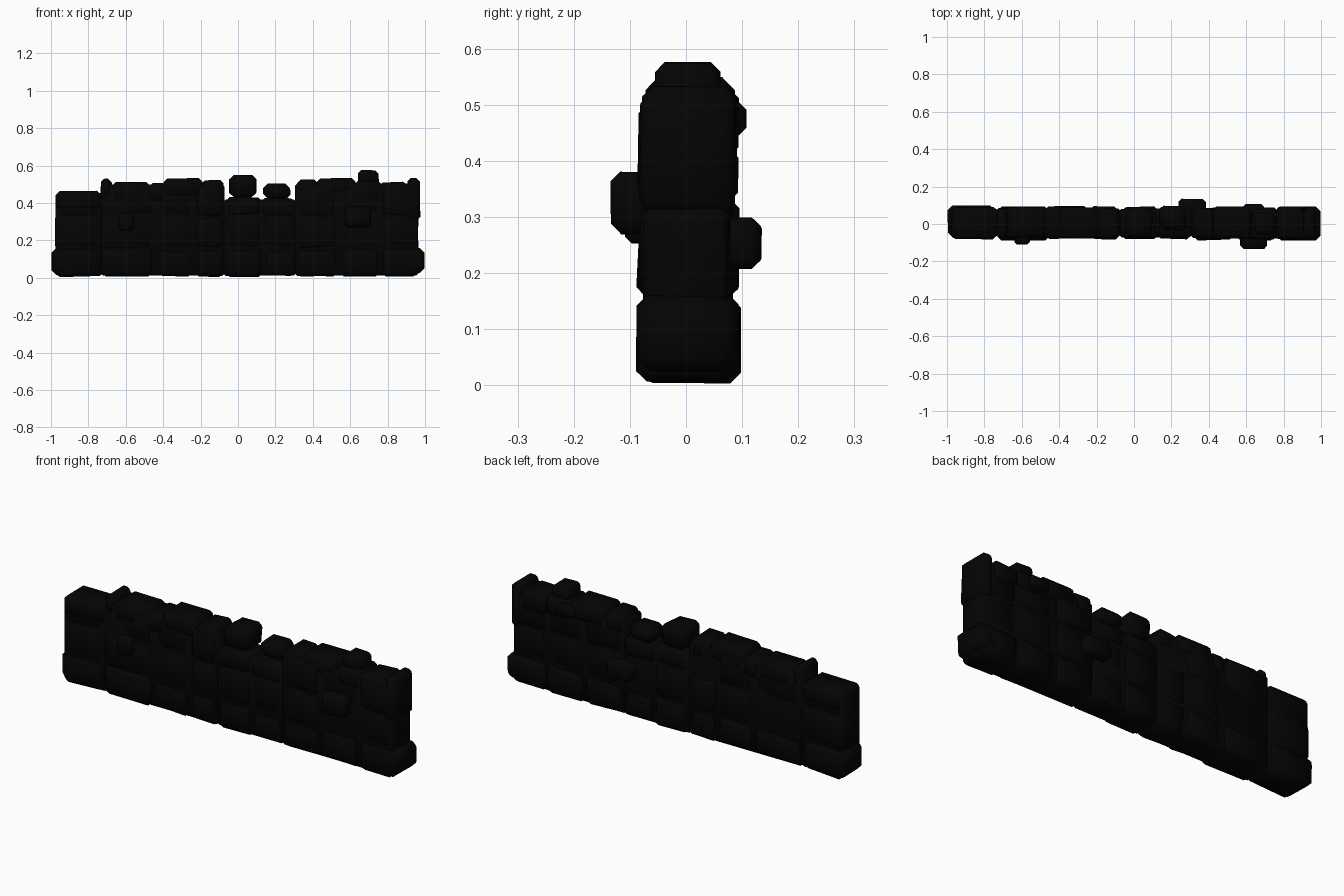
import bpy, bmesh, random, math

cube = bpy.data.objects.get("Cube")
if cube:
    bpy.data.objects.remove(cube, do_unlink=True)

rng = random.Random(7)

charcoal = bpy.data.materials.new("charcoal_stone")
charcoal.use_nodes = True
colour = (0.0012, 0.0012, 0.0012, 1)
charcoal.diffuse_color = colour
charcoal.node_tree.nodes["Principled BSDF"].inputs["Base Color"].default_value = colour


def stone(name, xs, ys, zs, jitter=0.006, chamfer=0.018):
    """Chamfered block filling the given ranges, with slightly uneven corners."""
    bm = bmesh.new()
    bmesh.ops.create_cube(bm, size=1)
    for v in bm.verts:
        for axis, (low, high) in enumerate((xs, ys, zs)):
            side = 1 if v.co[axis] > 0 else -1
            edge = high if side > 0 else low
            v.co[axis] = edge - side * rng.uniform(0, jitter)
    bmesh.ops.bevel(bm, geom=bm.edges[:], offset=chamfer, segments=1,
                    affect='EDGES', clamp_overlap=True)
    bmesh.ops.recalc_face_normals(bm, faces=bm.faces[:])
    mesh = bpy.data.meshes.new(name)
    bm.to_mesh(mesh)
    bm.free()
    obj = bpy.data.objects.new(name, mesh)
    bpy.context.collection.objects.link(obj)
    mesh.materials.append(charcoal)
    bpy.ops.object.select_all(action='DESELECT')
    obj.select_set(True)
    bpy.context.view_layer.objects.active = obj
    bpy.ops.object.shade_smooth_by_angle(angle=math.radians(50))


# Solid core of each wall section: left edge, right edge, front, back, top
sections = {
    "right_end": (-0.975, -0.725, -0.070, 0.083, 0.455),
    "right_long": (-0.735, -0.07, -0.071, 0.085, 0.50),
    "low_middle": (-0.08, 0.312, -0.072, 0.083, 0.42),
    "left_long": (0.304, 0.965, -0.077, 0.077, 0.505),
}
for name, (x0, x1, front, back, top) in sections.items():
    stone(name + "_core", (x0, x1), (front, back), (0.01, top), 0.003, 0.012)

# Uneven facing stones, running through the wall in three courses
columns = {
    "right_end": [-0.98, -0.735],
    "right_long": [-0.73, -0.45, -0.24, -0.075],
    "low_middle": [-0.07, 0.13, 0.305],
    "left_long": [0.312, 0.54, 0.76, 0.967],
}
courses = [(0.002, 0.165), (0.15, 0.34), (0.32, None)]
for name, edges in columns.items():
    _, _, front, back, top = sections[name]
    for row, (z0, z1) in enumerate(courses):
        bulge = 0.009 if row == 0 else 0.003
        for col, (x0, x1) in enumerate(zip(edges, edges[1:])):
            ys = (front - bulge - rng.uniform(0, 0.012), back + bulge + rng.uniform(0, 0.012))
            stone(f"{name}_stone_{row}_{col}", (x0, x1), ys, (z0, z1 or top), 0.013, 0.02)

# Splayed foot stones at both ends
stone("right_foot", (-1.0, -0.74), (-0.08, 0.1), (0.008, 0.165), 0.009, 0.026)
stone("left_foot", (0.87, 1.0), (-0.092, 0.1), (0.018, 0.165), 0.011, 0.026)
stone("left_corner", (0.9, 0.977), (-0.086, 0.093), (0.3, 0.535), 0.009, 0.018)

# Capping stones along the top: left edge, right edge, top
caps = [(-0.975, -0.73, 0.467), (-0.735, -0.67, 0.535), (-0.68, -0.47, 0.515), (-0.48, -0.38, 0.51),
        (-0.40, -0.19, 0.535), (-0.20, -0.075, 0.527), (-0.07, 0.13, 0.435),
        (0.12, 0.305, 0.428), (0.315, 0.43, 0.53), (0.42, 0.63, 0.537),
        (0.62, 0.77, 0.52), (0.75, 0.91, 0.515)]
for i, (x0, x1, top) in enumerate(caps):
    ys = (-0.078 - rng.uniform(0, 0.008), 0.087 + rng.uniform(0, 0.01))
    stone(f"cap_stone_{i}", (x0, x1), ys, (top - 0.11, top), 0.008, 0.02)

# Loose stones resting on the top
stone("large_loose_stone", (-0.05, 0.105), (-0.075, 0.09), (0.425, 0.553), 0.012, 0.025)
stone("small_loose_stone", (0.13, 0.285), (-0.04, 0.1), (0.415, 0.508), 0.012, 0.025)
stone("crown_stone", (0.64, 0.755), (-0.058, 0.062), (0.49, 0.578), 0.005, 0.018)

# Stones standing proud of the front and back faces
stone("front_small_knob", (-0.64, -0.555), (-0.11, 0.0), (0.25, 0.35), 0.004, 0.012)
stone("front_large_knob", (0.565, 0.715), (-0.137, 0.0), (0.265, 0.385), 0.008, 0.018)
stone("back_knob", (0.235, 0.385), (0.02, 0.136), (0.205, 0.3), 0.006, 0.016)
stone("back_ledge", (0.58, 0.70), (0.02, 0.112), (0.44, 0.51), 0.006, 0.016)
